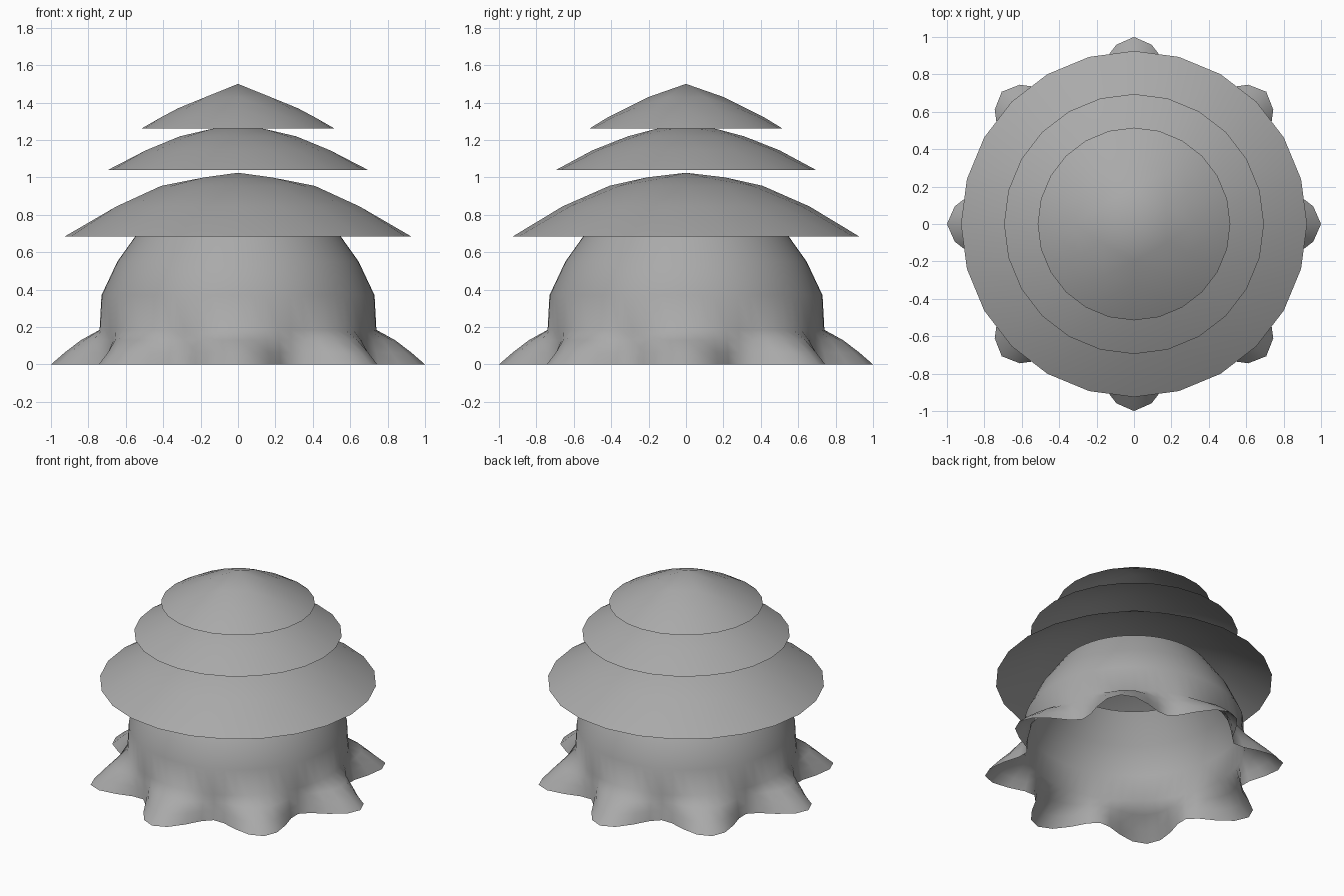
import bpy
import bmesh
from math import cos, sin, pi, radians

cube = bpy.data.objects.get("Cube")
if cube:
    bpy.data.objects.remove(cube, do_unlink=True)

grey = bpy.data.materials.new("plain grey")
grey.use_nodes = True
colour = (0.4, 0.4, 0.4, 1)
grey.diffuse_color = colour
grey.node_tree.nodes["Principled BSDF"].inputs["Base Color"].default_value = colour


def finish(bm, name, angle):
    """Turn a bmesh into a smooth grey object."""
    mesh = bpy.data.meshes.new(name)
    bmesh.ops.recalc_face_normals(bm, faces=bm.faces[:])
    bm.to_mesh(mesh)
    bm.free()
    obj = bpy.data.objects.new(name, mesh)
    bpy.context.collection.objects.link(obj)
    mesh.materials.append(grey)
    bpy.ops.object.select_all(action="DESELECT")
    obj.select_set(True)
    bpy.context.view_layer.objects.active = obj
    bpy.ops.object.shade_smooth_by_angle(angle=radians(angle))
    return obj


def cap(name, profile):
    """Open shell of concentric rings; ring k has 6k points."""
    bm = bmesh.new()
    rings = []
    for k, (r, z) in enumerate(profile):
        count = max(6 * k, 1)
        angles = [pi / 2 + 2 * pi * i / count for i in range(count)]
        rings.append([bm.verts.new((r * cos(a), r * sin(a), z)) for a in angles])

    def point(k, sextant, j):
        return rings[k][(sextant * k + j) % len(rings[k])]

    for k in range(1, len(rings)):
        for s in range(6):
            for j in range(k):
                inner, outer = point(k - 1, s, j), point(k, s, j + 1)
                bm.faces.new((inner, point(k, s, j), outer))
                if j < k - 1:
                    bm.faces.new((inner, outer, point(k - 1, s, j + 1)))
    return finish(bm, name, 60)


# Three stacked, floating roof caps
cap("lower_cap", [(0, 1.025), (0.21, 1.0), (0.41, 0.955), (0.66, 0.845), (0.925, 0.685)])
cap("middle_cap", [(0, 1.27), (0.16, 1.26), (0.31, 1.22), (0.5, 1.145), (0.695, 1.04)])
cap("upper_cap", [(0, 1.5), (0.2, 1.43), (0.32, 1.37), (0.42, 1.32), (0.515, 1.262)])

# Body: open dome whose skirt flares into eight pointed lobes
# Each row: radius, height, lobe flare
rows = [(0.51, 0.74, 0), (0.645, 0.55, 0), (0.73, 0.37, 0), (0.74, 0.185, 0),
        (0.74, 0.13, 0.1), (0.745, 0.065, 0.18), (0.75, 0, 0.25)]
SEGMENTS = 64
bm = bmesh.new()
grid = []
for r, z, flare in rows:
    ring = []
    for i in range(SEGMENTS):
        a = 2 * pi * i / SEGMENTS
        radius = r + flare * (1 + cos(8 * a)) / 2
        ring.append(bm.verts.new((radius * cos(a), radius * sin(a), z)))
    grid.append(ring)
for upper, lower in zip(grid, grid[1:]):
    for i in range(SEGMENTS):
        n = (i + 1) % SEGMENTS
        bm.faces.new((upper[i], lower[i], lower[n], upper[n]))
finish(bm, "body", 75)
